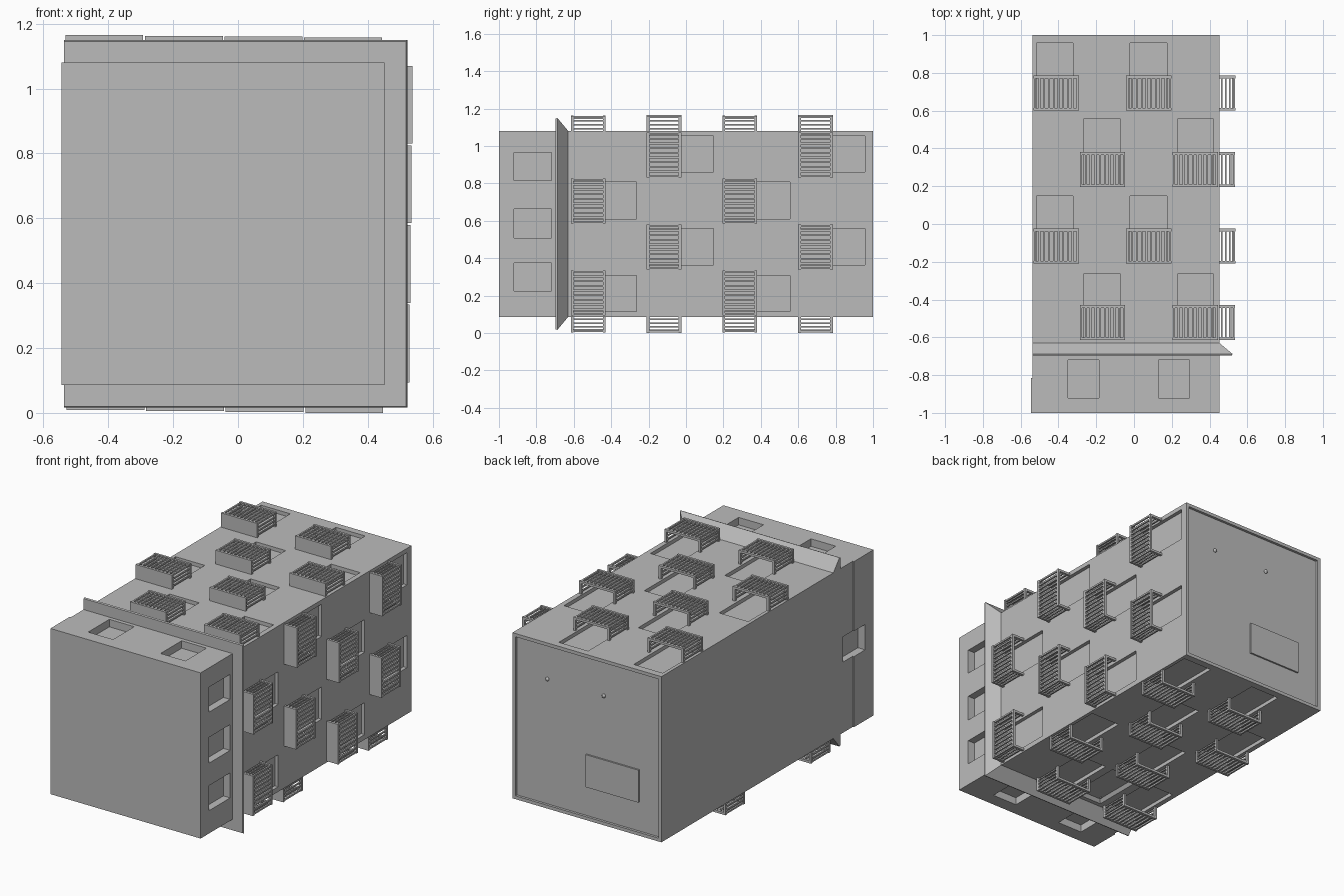
import bpy, bmesh
from mathutils import Vector

if "Cube" in bpy.data.objects:
    bpy.data.objects.remove(bpy.data.objects["Cube"])

X0, X1, Z0, Z1 = -0.537, 0.452, 0.086, 1.08
ROWS = [(-0.605, -0.265), (-0.2, 0.147), (0.205, 0.555), (0.61, 0.957)]
COLS = [(0.03, 0.222), (0.278, 0.472), (0.524, 0.72), (0.775, 0.968)]
BOX = [(0, 1, 3, 2), (4, 6, 7, 5), (0, 4, 5, 1), (2, 3, 7, 6), (0, 2, 6, 4), (1, 5, 7, 3)]

grey = bpy.data.materials.new("concrete_grey")
grey.diffuse_color = (0.5, 0.5, 0.5, 1)
grey.use_nodes = True
grey.node_tree.nodes["Principled BSDF"].inputs["Base Color"].default_value = grey.diffuse_color

# The three windowed sides: (along wall, height y, outward) -> world
SIDES = [lambda s, y, d: (X0 + s, y, Z0 - d),
         lambda s, y, d: (X1 + d, y, Z0 + s),
         lambda s, y, d: (X1 - s, y, Z1 + d)]
WORLD = lambda x, y, z: (x, y, z)


def box(bm, s, y, d, f=WORLD, taper=0.0):
    """Box from three ranges; taper shrinks the first d end."""
    vs = []
    for i in range(2):
        for j in range(2):
            for k in range(2):
                t = taper if k == 0 else 0
                vs.append(bm.verts.new(f(s[i] + (t, -t)[i], y[j] + (t, -t)[j], d[k])))
    for q in BOX:
        bm.faces.new([vs[n] for n in q])


def finish(bm, name):
    bmesh.ops.recalc_face_normals(bm, faces=bm.faces)
    me = bpy.data.meshes.new(name)
    bm.to_mesh(me)
    bm.free()
    me.materials.append(grey)
    ob = bpy.data.objects.new(name, me)
    bpy.context.collection.objects.link(ob)
    return ob


# Main block, slightly thicker at the ground on the blank side
bm = bmesh.new()
outline = [(X0, 1), (X1, 1), (X1, -1), (X0 - 0.008, -1), (X0 - 0.008, -0.815), (X0, -0.815)]
face = bm.faces.new([bm.verts.new((x, y, Z0)) for x, y in outline])
ext = bmesh.ops.extrude_face_region(bm, geom=[face])
bmesh.ops.translate(bm, vec=(0, 0, Z1 - Z0),
                    verts=[v for v in ext["geom"] if isinstance(v, bmesh.types.BMVert)])
body = finish(bm, "building_body")

# Openings, balconies and window fittings
cut, knobs = bmesh.new(), bmesh.new()
for n, f in enumerate(SIDES):
    for r, ry in enumerate(ROWS):
        for c, cs in enumerate(COLS):
            if (r + c) % 2:
                # bevelled window
                box(cut, cs, ry, (-0.02, 0.0), f, 0.014)
                cut.verts.ensure_lookup_table()
                # lengthen the cutter just outside the wall
                box(cut, cs, ry, (0.0, 0.02), f)
                for s in (cs[0] + 0.025, cs[1] - 0.025):
                    box(knobs, (s - 0.003, s + 0.003), (ry[0] + 0.032, ry[0] + 0.038),
                        (-0.021, -0.012), f)
                continue
            # balcony door recess
            box(cut, cs, ry, (-0.022, 0.02), f)
            a = 0.008 + 0.2455 * c
            b, dep = a + 0.24, 0.077 + 0.003 * c
            y0, y1 = ry[0] - 0.01, ry[0] + 0.175
            t = 0.014
            bal = bmesh.new()
            box(bal, (a, b), (y0, y0 + t), (-0.005, dep), f)             # floor
            box(bal, (a, b), (y1 - t, y1), (dep - t, dep), f)            # front rail
            for s in (a, b - t):                                        # side rails
                box(bal, (s, s + t), (y1 - t, y1), (-0.005, dep - t), f)
                for k in range(3):
                    d = 0.008 + k * 0.021
                    box(bal, (s + 0.003, s + 0.011), (y0 + t, y1 - t), (d, d + 0.008), f)
            for k in range(10):                                         # front bars
                s = a + 0.002 + k * (b - a - 0.014) / 9
                box(bal, (s, s + 0.01), (y0 + t, y1 - t), (dep - 0.012, dep - 0.002), f)
            finish(bal, f"balcony_{n}_{r}_{c}")
    # ground floor windows
    low = [(0.137, 0.287), (0.422, 0.577), (0.728, 0.878)] if n == 1 else [(0.157, 0.322), (0.637, 0.802)]
    for s in low:
        box(cut, s, (-0.92, -0.72), (-0.045, 0.02), f)
finish(knobs, "window_knobs")

# Blank side window and roof recess
box(cut, (X0 - 0.03, X0 + 0.04), (-0.92, -0.72), (0.51, 0.662))
box(cut, (X0 + 0.02, X1 - 0.02), (0.985, 1.03), (Z0 + 0.02, Z1 - 0.02))
bmesh.ops.remove_doubles(cut, verts=cut.verts, dist=1e-5)
# drop the inner faces shared by window cutters
seen = {}
for fc in cut.faces:
    seen.setdefault(frozenset(v.index for v in fc.verts), []).append(fc)
cut.verts.index_update()
seen = {}
for fc in cut.faces:
    seen.setdefault(frozenset(v.index for v in fc.verts), []).append(fc)
bmesh.ops.delete(cut, geom=[fc for g in seen.values() if len(g) > 1 for fc in g], context="FACES")
cutter = finish(cut, "opening_cutter")
cutter.hide_render = True
cutter.hide_viewport = True

mod = body.modifiers.new("openings", "BOOLEAN")
mod.object = cutter
mod.operation = "DIFFERENCE"
mod.solver = "EXACT"
bpy.context.view_layer.update()
cutm = bpy.data.meshes.new_from_object(body.evaluated_get(bpy.context.evaluated_depsgraph_get()))
body.modifiers.clear()
body.data = cutm
bpy.data.objects.remove(cutter)

# Sloping canopy above the ground floor, on three sides
bm = bmesh.new()
rings = []
for y, o in ((-0.697, 0.0), (-0.697, 0.066), (-0.688, 0.07), (-0.63, 0.0)):
    rings.append([bm.verts.new(p) for p in ((X0, y, Z0 - o), (X1 + o, y, Z0 - o),
                                            (X1 + o, y, Z1 + o), (X0, y, Z1 + o))])
for i in range(4):
    p, q = rings[i], rings[(i + 1) % 4]
    for k in range(3):
        bm.faces.new((p[k], p[k + 1], q[k + 1], q[k]))
for e in (0, 3):
    bm.faces.new([r[e] for r in rings])
finish(bm, "canopy")

# Roof hatch and two vents
bm = bmesh.new()
box(bm, (-0.38, -0.03), (0.98, 0.995), (0.28, 0.475))
finish(bm, "roof_hatch")
for x in (0.23, -0.145):
    bm = bmesh.new()
    bmesh.ops.create_uvsphere(bm, u_segments=10, v_segments=6, radius=0.012)
    bmesh.ops.translate(bm, vec=Vector((x, 0.986, 0.855)), verts=bm.verts)
    finish(bm, "roof_vent")
